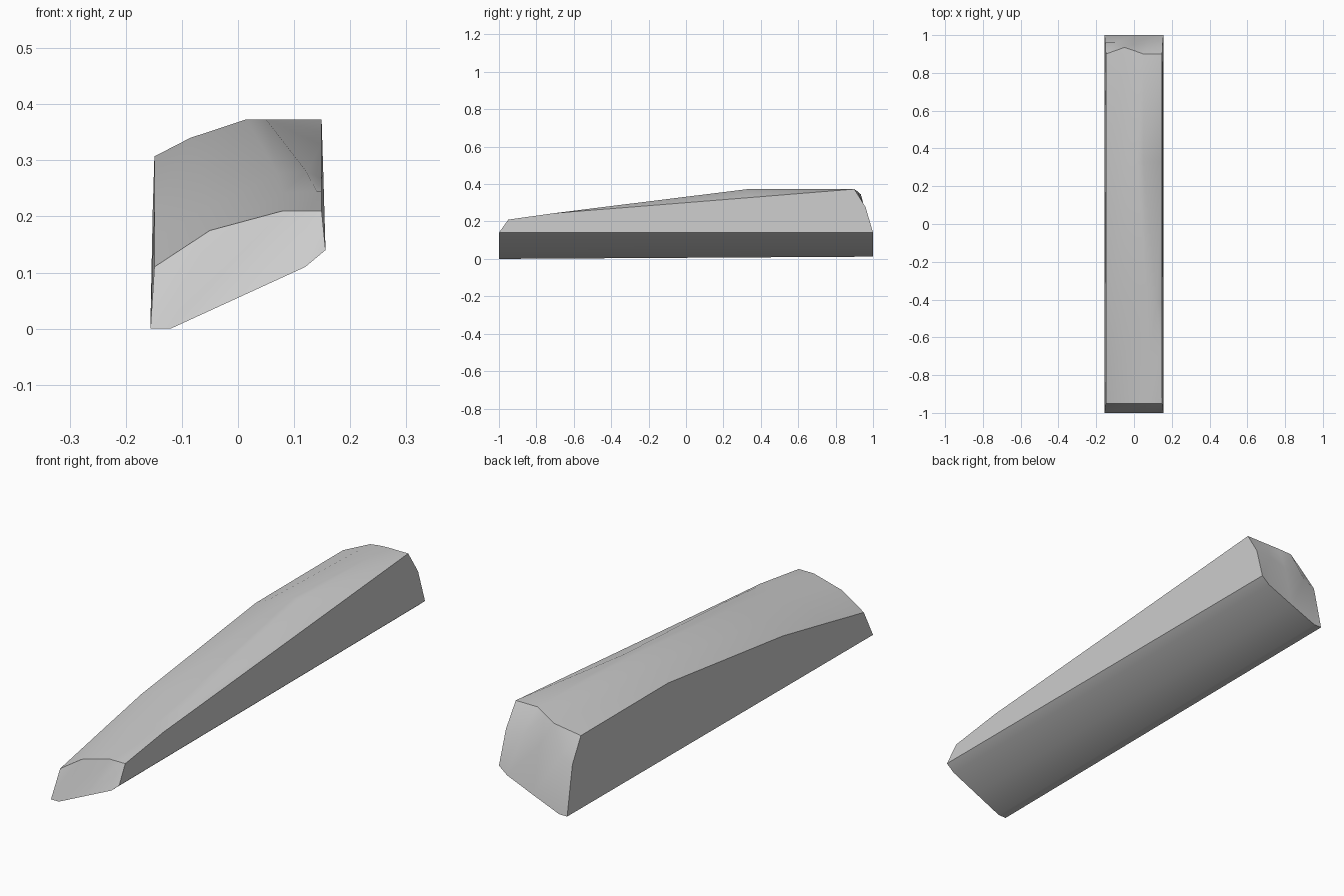
import bpy
import bmesh
import math

default_cube = bpy.data.objects.get("Cube")
if default_cube:
    bpy.data.objects.remove(default_cube, do_unlink=True)


def flat_material(name, colour):
    material = bpy.data.materials.new(name)
    material.use_nodes = True
    material.diffuse_color = colour
    shader = material.node_tree.nodes["Principled BSDF"]
    shader.inputs["Base Color"].default_value = colour
    shader.inputs["Roughness"].default_value = 0.8
    return material


# Each cross line runs from the left rim to the right rim:
# y, half width, x of the three inner points, z of all five points
cross_lines = [
    (-1.0, .156, (-.12, 0, .12), (0, 0, .055, .11, .14)),             # front foot
    (-.95, .149, (-.05, .08, .125), (.11, .175, .21, .21, .21)),      # front brow
    (-.70, .149, (-.055, .08, .14), (.16, .215, .242, .245, .245)),
    (-.42, .149, (-.06, .07, .122), (.215, .255, .277, .28, .267)),
    (.33, .149, (-.085, .015, .05), (.307, .34, .373, .373, .327)),   # ridge peak
    (.90, .149, (-.05, 0, .05), (.307, .345, .36, .373, .373)),       # back brow
    (.96, .152, (-.10, 0, .08), (.21, .235, .25, .27, .277)),
    (1.0, .156, (-.12, 0, .12), (.012, .012, .06, .11, .14)),         # back foot
]
BACK_BROW = 5

mesh = bpy.data.meshes.new("tapered_block")
bm = bmesh.new()

grid = []
for row, (y, half, inner, heights) in enumerate(cross_lines):
    line = []
    for col, (x, z) in enumerate(zip((-half, *inner, half), heights)):
        # The back brow bows outward left of the middle
        bow = (0, .035, .018, 0, 0)[col] if row == BACK_BROW else 0
        line.append(bm.verts.new((x, y + bow, z)))
    grid.append(line)

# Front end, crowned top and rounded back end, split along the ridge
for near, far in zip(grid, grid[1:]):
    for col in range(len(near) - 1):
        a, b, c, d = near[col], near[col + 1], far[col + 1], far[col]
        bm.faces.new((a, b, c))
        bm.faces.new((a, c, d))

# Sloping underside with its two narrow bevels
front_foot, back_foot = grid[0], grid[-1]
for col in range(len(front_foot) - 1):
    bm.faces.new((front_foot[col], back_foot[col],
                  back_foot[col + 1], front_foot[col + 1]))

# Flat side walls
bm.faces.new([line[0] for line in grid])
bm.faces.new([line[-1] for line in reversed(grid)])

bmesh.ops.recalc_face_normals(bm, faces=bm.faces)
bm.to_mesh(mesh)
bm.free()

block = bpy.data.objects.new("tapered_block", mesh)
bpy.context.collection.objects.link(block)
mesh.materials.append(flat_material("light_grey", (.6, .6, .6, 1)))

bpy.ops.object.select_all(action="DESELECT")
block.select_set(True)
bpy.context.view_layer.objects.active = block
bpy.ops.object.shade_smooth_by_angle(angle=math.radians(30))
